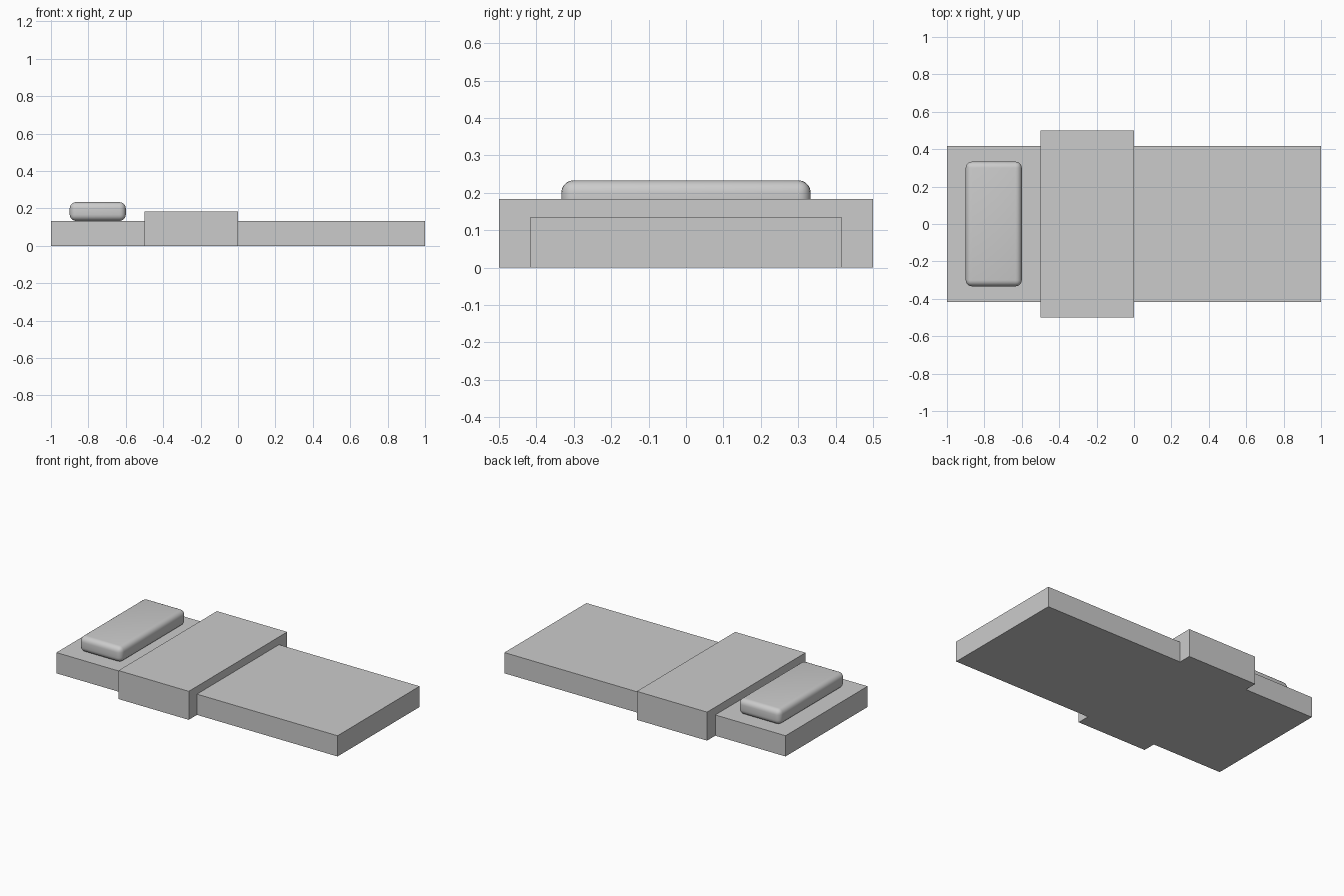
import bpy

if "Cube" in bpy.data.objects:
    bpy.data.objects.remove(bpy.data.objects["Cube"])


def box(name, x0, x1, half_y, z0, z1):
    """Box from x/z limits and a half depth in y."""
    bpy.ops.mesh.primitive_cube_add(size=1, location=((x0 + x1) / 2, 0, (z0 + z1) / 2))
    ob = bpy.context.object
    ob.name = name
    ob.scale = (x1 - x0, 2 * half_y, z1 - z0)
    bpy.ops.object.transform_apply(location=False, rotation=False, scale=True)
    return ob


# Mattress slab and the wider blanket band across it
box("mattress", -1, 1, 0.4167, 0, 0.1333)
box("blanket", -0.5, 0, 0.5, 0, 0.1833)

# Pillow with rounded edges, resting on the mattress
pillow = box("pillow", -0.9, -0.6, 0.3333, 0.1333, 0.2333)
bevel = pillow.modifiers.new("rounded_edges", 'BEVEL')
bevel.width = 0.033
bevel.segments = 5
bpy.ops.object.modifier_apply(modifier=bevel.name)
bpy.ops.object.shade_smooth_by_angle()
